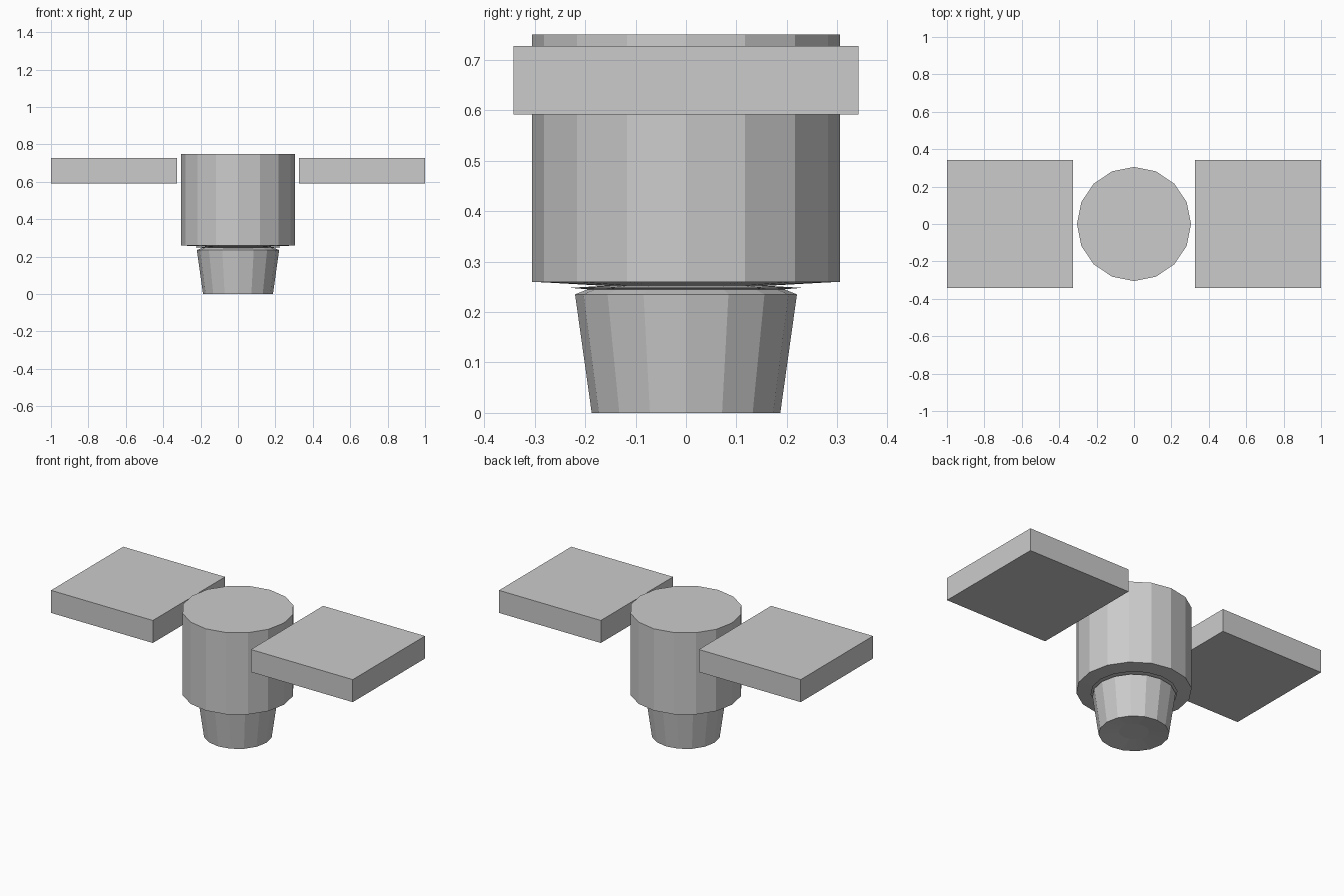
import bpy, bmesh, math

if "Cube" in bpy.data.objects:
    bpy.data.objects.remove(bpy.data.objects["Cube"])

SIDES = 16

def make_object(name, bm):
    bmesh.ops.recalc_face_normals(bm, faces=bm.faces)
    mesh = bpy.data.meshes.new(name)
    bm.to_mesh(mesh)
    bm.free()
    ob = bpy.data.objects.new(name, mesh)
    bpy.context.collection.objects.link(ob)
    return ob

def lathe(name, profile):
    """Closed flat-shaded solid from (radius, z) rings, capped at both ends."""
    bm = bmesh.new()
    rings = [[bm.verts.new((r * math.cos(2 * math.pi * i / SIDES),
                            r * math.sin(2 * math.pi * i / SIDES), z))
              for i in range(SIDES)] for r, z in profile]
    for a, b in zip(rings, rings[1:]):
        for i in range(SIDES):
            j = (i + 1) % SIDES
            bm.faces.new((a[i], a[j], b[j], b[i]))
    bm.faces.new(rings[0][::-1])
    bm.faces.new(rings[-1])
    return make_object(name, bm)

def box(name, lo, hi):
    bm = bmesh.new()
    bmesh.ops.create_cube(bm, size=1)
    for v in bm.verts:
        v.co = [l + (c + 0.5) * (h - l) for c, l, h in zip(v.co, lo, hi)]
    return make_object(name, bm)

# Main drum, with a slightly dished underside and a narrow neck
lathe("body", [(0.16, 0.252), (0.305, 0.26), (0.305, 0.75)])

# Thin collar between drum and nozzle
lathe("collar", [(0.195, 0.245), (0.23, 0.248), (0.16, 0.252)])

# Tapered nozzle with a shallow recess underneath
lathe("nozzle", [(0.08, 0.012), (0.187, 0.0), (0.22, 0.235), (0.195, 0.245)])

# Pair of side panels, mirrored across x
panel = box("side_panels", (0.325, -0.342, 0.592), (1.0, 0.342, 0.727))
panel.modifiers.new("mirror", 'MIRROR').use_axis[0] = True
